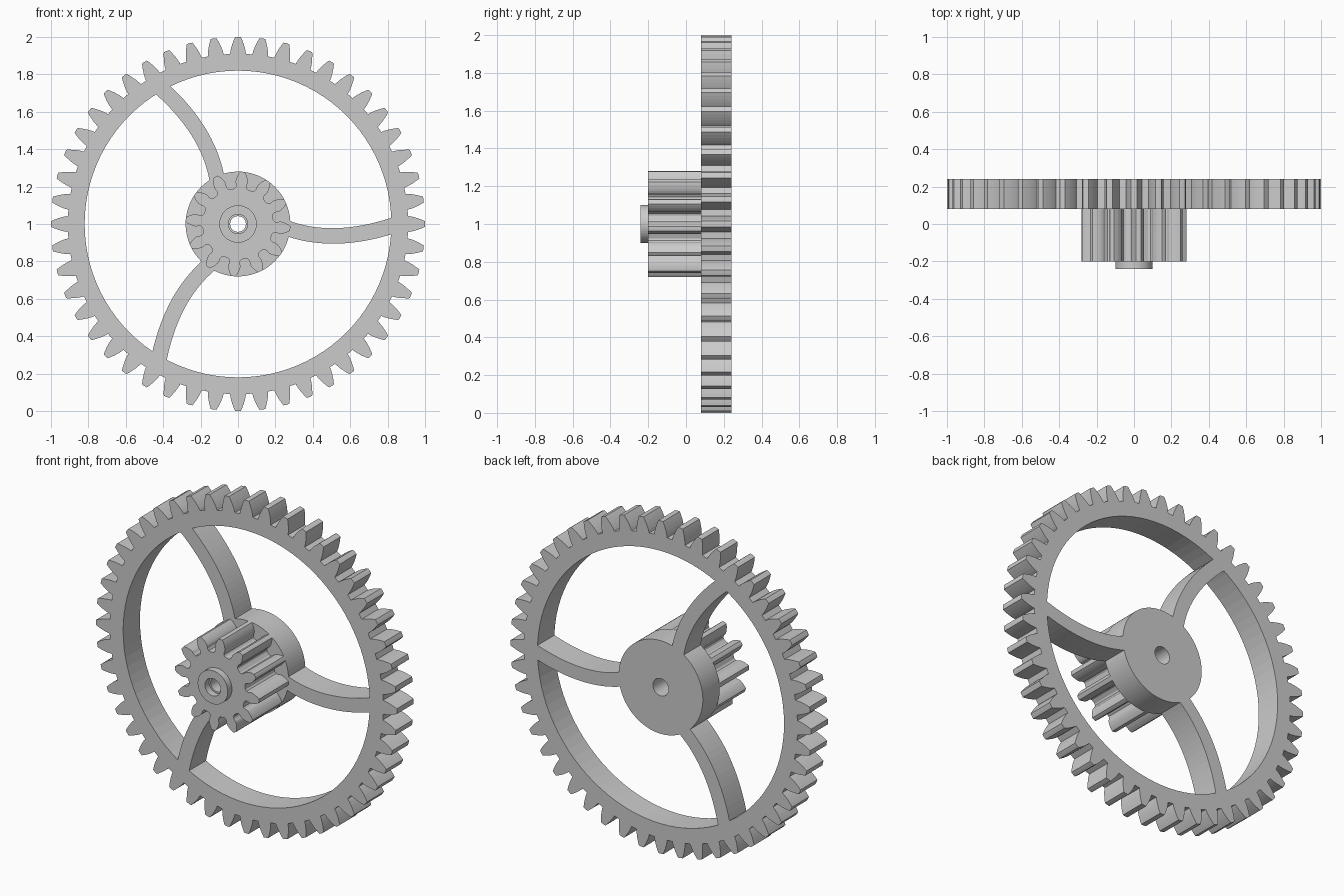
import bpy, bmesh
from math import cos, sin, tan, acos, pi, radians

if "Cube" in bpy.data.objects:
    bpy.data.objects.remove(bpy.data.objects["Cube"])

CZ = 1.0        # axle height
MODULE = 0.04   # shared tooth size


def polar(r, a):
    return (r * cos(a), r * sin(a))


def circle(r, n=96):
    return [polar(r, 2 * pi * i / n) for i in range(n)]


def plate(name, loops, y0, y1):
    """Filled outline (with holes) extruded along y."""
    cu = bpy.data.curves.new(name, 'CURVE')
    cu.dimensions = '2D'
    cu.fill_mode = 'BOTH'
    cu.extrude = (y1 - y0) / 2
    for pts in loops:
        sp = cu.splines.new('POLY')
        sp.points.add(len(pts) - 1)
        for p, (x, z) in zip(sp.points, pts):
            p.co = (x, z, 0, 1)
        sp.use_cyclic_u = True
    ob = bpy.data.objects.new(name, cu)
    bpy.context.collection.objects.link(ob)
    ob.rotation_euler = (pi / 2, 0, 0)
    ob.location = (0, (y0 + y1) / 2, CZ)
    bpy.ops.object.select_all(action='DESELECT')
    ob.select_set(True)
    bpy.context.view_layer.objects.active = ob
    bpy.ops.object.convert(target='MESH')
    ob = bpy.context.view_layer.objects.active
    bm = bmesh.new()
    bm.from_mesh(ob.data)
    bmesh.ops.remove_doubles(bm, verts=bm.verts, dist=1e-5)
    bmesh.ops.recalc_face_normals(bm, faces=bm.faces)
    for f in bm.faces:
        f.smooth = False
    bm.to_mesh(ob.data)
    bm.free()
    return ob


def gear(teeth, phase=0.0, neck=()):
    """Involute outline; neck lists (radius, half angle) below the base circle."""
    rp = MODULE * teeth / 2
    rb, tip, root = rp * cos(radians(20)), rp + MODULE, rp - 1.25 * MODULE

    def half(r):
        a = acos(min(1, rb / r))
        a0 = radians(20)
        return pi / (2 * teeth) + (tan(a0) - a0) - (tan(a) - a)

    start = max(rb, root)
    flank = list(neck)
    for i in range(6):
        r = start + (tip - start) * i / 5
        flank.append((r, half(r)))
    pts = []
    for k in range(teeth):
        c = phase + 2 * pi * k / teeth
        pts += [polar(r, c - h) for r, h in flank]
        pts.append(polar(tip + 0.0005, c))
        pts += [polar(r, c + h) for r, h in reversed(flank)]
    return pts


def bow(p, q, m, n=16):
    """Parabola from p to q whose middle passes through m."""
    c = [2 * m[i] - (p[i] + q[i]) / 2 for i in (0, 1)]
    out = []
    for j in range(n + 1):
        t = j / n
        out.append(tuple((1 - t) ** 2 * p[i] + 2 * t * (1 - t) * c[i] + t * t * q[i] for i in (0, 1)))
    return out


# large toothed rim
plate("wheel_rim", [gear(48), circle(0.82)], 0.08, 0.24)

# hub disc at the wheel centre
plate("hub", [circle(0.28), circle(0.052, 48)], 0.08, 0.24)

# three curved spokes
upper = bow((0.277, 0.016), (0.822, 0.034), (0.53, -0.022))
lower = bow((0.268, -0.068), (0.82, -0.055), (0.53, -0.105))
outline = upper + lower[::-1]
for k in range(3):
    a = 2 * pi * k / 3
    pts = [(x * cos(a) - z * sin(a), x * sin(a) + z * cos(a)) for x, z in outline]
    plate(f"spoke_{k + 1}", [pts], 0.08, 0.24)

# small pinion with undercut teeth
plate("pinion", [gear(12, radians(-5), [(0.19, 0.2), (0.197, 0.15), (0.21, 0.135)]),
                 circle(0.042, 48)], -0.2, 0.08)

# front collar
plate("collar", [circle(0.1, 64), circle(0.052, 48)], -0.24, -0.2)
